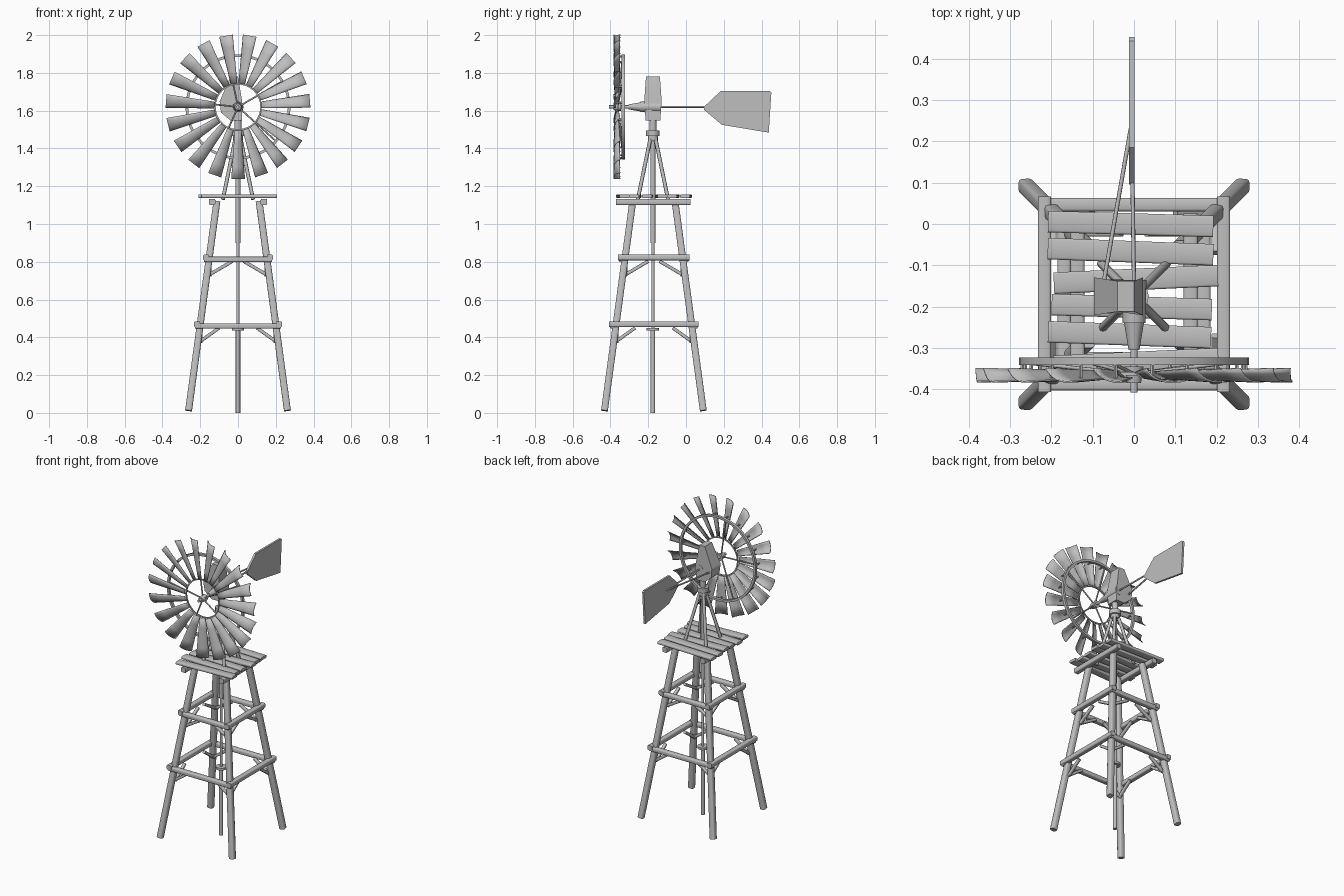
import bpy, bmesh, math, random
from mathutils import Vector, Matrix

random.seed(4)
if "Cube" in bpy.data.objects:
    bpy.data.objects.remove(bpy.data.objects["Cube"])

grey = bpy.data.materials.new("weathered_grey")
grey.use_nodes = True
grey.diffuse_color = (0.52, 0.52, 0.52, 1)
grey.node_tree.nodes["Principled BSDF"].inputs["Base Color"].default_value = (0.52, 0.52, 0.52, 1)

CY = -0.17                      # tower axis
HUB = Vector((0, -0.365, 1.62))  # wheel centre


def finish(name, bm, angle=50):
    bmesh.ops.recalc_face_normals(bm, faces=bm.faces)
    mesh = bpy.data.meshes.new(name)
    bm.to_mesh(mesh)
    bm.free()
    ob = bpy.data.objects.new(name, mesh)
    bpy.context.collection.objects.link(ob)
    mesh.materials.append(grey)
    bpy.ops.object.select_all(action='DESELECT')
    ob.select_set(True)
    bpy.context.view_layer.objects.active = ob
    bpy.ops.object.shade_smooth_by_angle(angle=math.radians(angle))
    return ob


def frame(a, b):
    """Matrix at the middle of a-b, local z along it, sides kept square."""
    d = (b - a).normalized()
    ref = Vector((0, 1, 0)) if abs(d.x) > 0.7 else Vector((1, 0, 0))
    x = (ref - d * ref.dot(d)).normalized()
    m = Matrix((x, d.cross(x), d)).transposed().to_4x4()
    m.translation = (a + b) / 2
    return m


def beam(name, a, b, w, h, bevel=0.006):
    a, b = Vector(a), Vector(b)
    bm = bmesh.new()
    bmesh.ops.create_cube(bm, size=1)
    bmesh.ops.scale(bm, vec=(w, h, (b - a).length), verts=bm.verts)
    if bevel:
        long_edges = [e for e in bm.edges
                      if abs(e.verts[0].co.z - e.verts[1].co.z) > 0.01]
        bmesh.ops.bevel(bm, geom=long_edges, offset=bevel, segments=2,
                        profile=0.5, affect='EDGES')
    bm.transform(frame(a, b))
    return finish(name, bm)


def rod(name, a, b, r1, r2=None, sides=12):
    a, b = Vector(a), Vector(b)
    bm = bmesh.new()
    bmesh.ops.create_cone(bm, cap_ends=True, segments=sides, radius1=r1,
                          radius2=r1 if r2 is None else r2, depth=(b - a).length)
    bm.transform(frame(a, b))
    return finish(name, bm)


def prism(name, outline, to_point, near, far):
    """Extrude a closed outline between two depths."""
    bm = bmesh.new()
    rows = [[bm.verts.new(to_point(u, v, t)) for u, v in outline] for t in (near, far)]
    n = len(outline)
    bm.faces.new(rows[0])
    bm.faces.new(rows[1][::-1])
    for i in range(n):
        j = (i + 1) % n
        bm.faces.new((rows[0][i], rows[1][i], rows[1][j], rows[0][j]))
    return finish(name, bm, 20)


def half_width(z):
    return 0.263 - 0.135 * z


# Four splayed legs
for sx in (-1, 1):
    for sy in (-1, 1):
        lo, hi = half_width(0.01), half_width(1.12)
        beam("leg", (sx * lo, CY + sy * lo, 0.012), (sx * hi, CY + sy * hi, 1.12),
             0.036, 0.036, 0.009)

# Two levels of cross bars and their corner braces
for z, gap in ((0.462, 0.10), (0.815, 0.03)):
    off = half_width(z) + 0.016
    low = z - 0.085
    foot = half_width(low) - 0.01
    for s in (-1, 1):
        beam("cross_bar", (-off - 0.01, CY + s * off, z - 0.002),
             (off + 0.01, CY + s * off, z - 0.002), 0.032, 0.028)
        beam("side_bar", (s * off, CY - off - 0.02, z + 0.008),
             (s * off, CY + off + 0.02, z + 0.008), 0.032, 0.03)
        for t in (-1, 1):
            inner = half_width(z) - 0.004
            beam("front_brace", (t * gap, CY + s * inner, z - 0.012),
                 (t * foot, CY + s * inner, low), 0.018, 0.018, 0.004)
            beam("side_brace", (s * inner, CY + t * gap, z - 0.012),
                 (s * inner, CY + t * foot, low), 0.018, 0.018, 0.004)

# Platform beams and uneven planks
for s in (-1, 1):
    beam("platform_beam", (s * 0.137, CY - 0.2, 1.117), (s * 0.137, CY + 0.195, 1.117),
         0.034, 0.032)
for i in range(6):
    y = 0.0 - 0.067 * i
    skew = random.uniform(-0.011, 0.011)
    beam("plank", (-0.2 + random.uniform(-0.01, 0.01), y - skew, 1.147),
         (0.195 + random.uniform(-0.015, 0.015), y + skew, 1.147), 0.052, 0.018, 0.005)

# Pump pole with flange, and the mast head
for name, z0, z1, r in (("lower_pole", 0, 0.44, 0.012), ("pole_flange", 0.435, 0.45, 0.033),
                        ("pump_rod", 0.45, 0.9, 0.008), ("upper_pole", 0.9, 1.46, 0.013),
                        ("mast_collar", 1.465, 1.495, 0.036),
                        ("mast_collar_base", 1.44, 1.465, 0.026),
                        ("mast_neck", 1.495, 1.57, 0.019)):
    rod(name, (0, CY - 0.005, z0), (0, CY - 0.005, z1), r)
for sx in (-1, 1):
    for sy in (-1, 1):
        rod("mast_strut", (sx * 0.08, CY - 0.005 + sy * 0.08, 1.13),
            (sx * 0.012, CY - 0.005 + sy * 0.012, 1.46), 0.01, sides=8)

# Gear housing, narrower towards the top
housing = [(0.0, 1.78), (-0.04, 1.78), (-0.097, 1.65), (-0.09, 1.59),
           (-0.04, 1.548), (0.022, 1.548), (0.022, 1.65)]
prism("gear_housing", housing,
      lambda x, z, s: (x, -0.175 + s * (0.046 - 0.07 * abs(z - 1.65)), z), -1, 1)
rod("gear_nose", (0, -0.135, 1.62), (0, -0.24, 1.62), 0.03, 0.028)
rod("gear_nose_tip", (0, -0.24, 1.62), (0, -0.305, 1.62), 0.024, 0.013)

# Tail vane and its rods
vane = [(0.095, 1.62), (0.185, 1.705), (0.443, 1.705), (0.452, 1.696),
        (0.438, 1.484), (0.19, 1.525), (0.095, 1.605)]
prism("tail_vane", vane, lambda y, z, x: (x, y, z), -0.012, 0.001)
rod("tail_rod", (0, -0.14, 1.62), (-0.004, 0.12, 1.62), 0.005, sides=8)
rod("tail_stay", (-0.073, -0.14, 1.62), (-0.008, 0.23, 1.62), 0.005, sides=8)

# Wheel shaft and hub
rod("wheel_shaft", (0, -0.29, 1.62), (0, -0.408, 1.62), 0.009)
rod("wheel_hub", (0, -0.345, 1.62), (0, -0.385, 1.62), 0.023, 0.017)


def around(angle, radius, y):
    return Vector((radius * math.cos(angle), y, HUB.z + radius * math.sin(angle)))


# Cambered blades, pitched so the clockwise edge leads to the front
BLADES, ROWS, COLS = 19, 4, 6
pitch = math.radians(24)
bm = bmesh.new()
for k in range(BLADES):
    ang = -math.pi / 2 + k * math.tau / BLADES
    radial = Vector((math.cos(ang), 0, math.sin(ang)))
    clockwise = Vector((math.sin(ang), 0, -math.cos(ang)))
    across = clockwise * math.cos(pitch) + Vector((0, -math.sin(pitch), 0))
    out = across.cross(radial)
    if out.y > 0:
        out = -out
    grid = []
    for i in range(ROWS + 1):
        f = i / ROWS
        width = 0.037 + 0.041 * f
        row = []
        for j in range(COLS + 1):
            u = 2 * j / COLS - 1
            bulge = 0.16 * width * (1 - u * u)
            row.append(bm.verts.new(HUB + radial * (0.125 + 0.257 * f)
                                    + across * (u * width / 2) + out * bulge))
        grid.append(row)
    for i in range(ROWS):
        for j in range(COLS):
            bm.faces.new((grid[i][j], grid[i][j + 1], grid[i + 1][j + 1], grid[i + 1][j]))
blades = finish("wheel_blades", bm)
thick = blades.modifiers.new("thickness", 'SOLIDIFY')
thick.thickness = 0.004
thick.offset = 0

# Carrying rings
for name, y, radius, r_in, depth in (("outer_ring", -0.332, 0.271, 0.007, 0.018),
                                     ("inner_ring", -0.362, 0.122, 0.004, 0.008)):
    bm = bmesh.new()
    seg = 48
    loops = []
    for k in range(seg):
        a = k * math.tau / seg
        loops.append([bm.verts.new(around(a, radius + s * r_in, y + t * depth / 2))
                      for s, t in ((-1, -1), (1, -1), (1, 1), (-1, 1))])
    for k in range(seg):
        p, q = loops[k], loops[(k + 1) % seg]
        for i in range(4):
            j = (i + 1) % 4
            bm.faces.new((p[i], p[j], q[j], q[i]))
    finish(name, bm, 40)

# Spokes, and clips joining the ring to each blade
for k in range(5):
    a = math.radians(30) + k * math.tau / 5
    rod("spoke", around(a, 0.01, -0.362), around(a, 0.27, -0.335), 0.0045, sides=8)
for k in range(BLADES):
    a = -math.pi / 2 + k * math.tau / BLADES
    rod("blade_clip", around(a, 0.271, -0.332), around(a, 0.271, -0.372), 0.005, sides=6)
